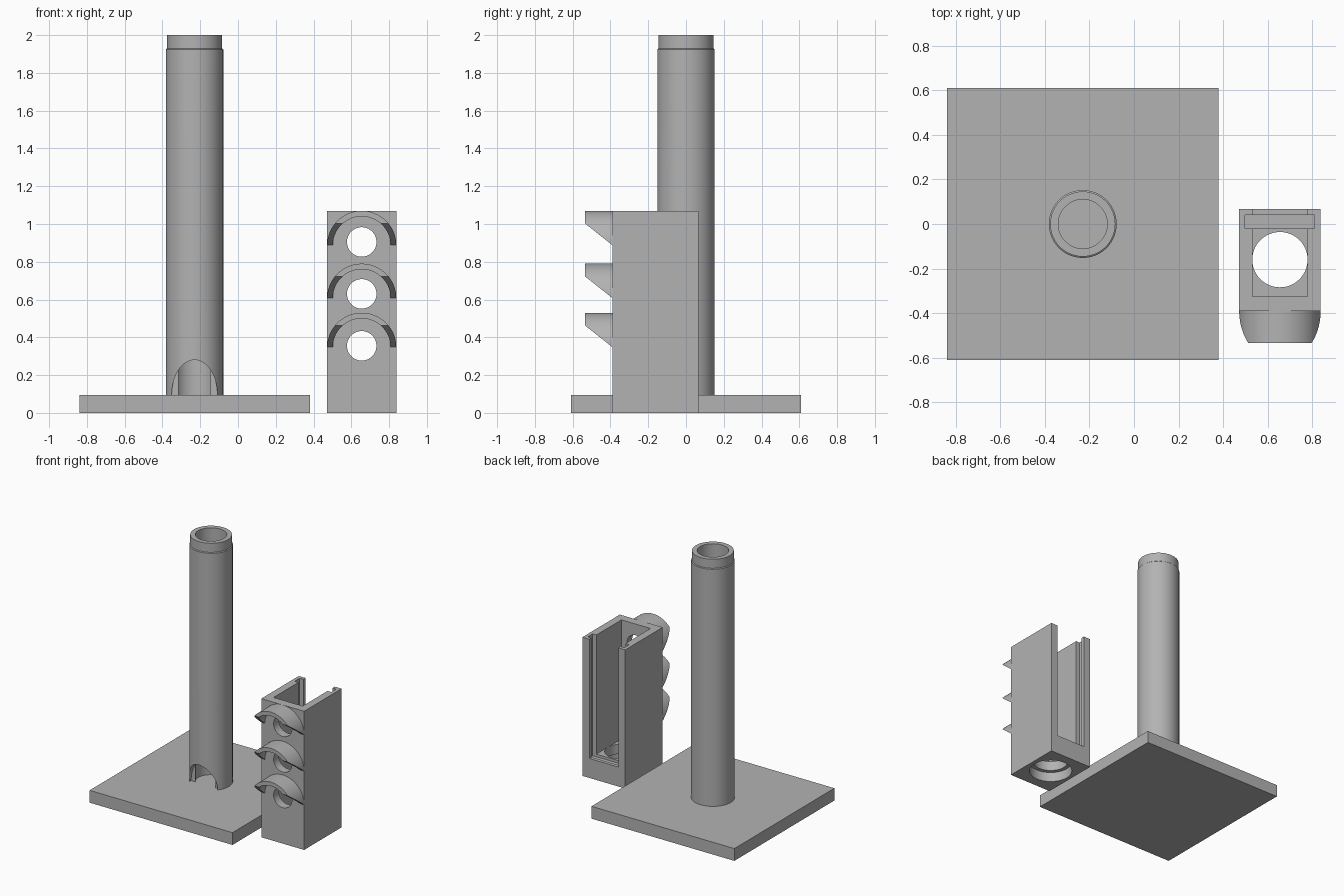
import bpy, bmesh, math
from mathutils import Matrix, Vector

cube = bpy.data.objects.get("Cube")
if cube:
    bpy.data.objects.remove(cube, do_unlink=True)

grey = bpy.data.materials.new("plain_grey")
grey.use_nodes = True
colour = (0.45, 0.45, 0.45, 1)
grey.diffuse_color = colour
grey.node_tree.nodes["Principled BSDF"].inputs["Base Color"].default_value = colour


def finish(name, bm):
    bmesh.ops.recalc_face_normals(bm, faces=bm.faces)
    mesh = bpy.data.meshes.new(name)
    bm.to_mesh(mesh)
    bm.free()
    mesh.materials.append(grey)
    obj = bpy.data.objects.new(name, mesh)
    bpy.context.collection.objects.link(obj)
    return obj


def box(name, low, high):
    bm = bmesh.new()
    low, high = Vector(low), Vector(high)
    place = Matrix.Translation((low + high) / 2) @ Matrix.Diagonal((high - low).to_4d())
    bmesh.ops.create_cube(bm, size=1, matrix=place)
    return finish(name, bm)


def rod(name, centre, radius, length, along_y=False, stretch=1):
    bm = bmesh.new()
    turn = Matrix.Rotation(math.pi / 2, 4, 'X') if along_y else Matrix()
    place = Matrix.Translation(centre) @ Matrix.Diagonal((1, 1, stretch, 1)) @ turn
    bmesh.ops.create_cone(bm, cap_ends=True, segments=96, radius1=radius,
                          radius2=radius, depth=length, matrix=place)
    return finish(name, bm)


def lathe(name, profile, centre, steps=96):
    bm = bmesh.new()
    rings = []
    for i in range(steps):
        a = math.tau * i / steps
        rings.append([bm.verts.new((centre[0] + r * math.cos(a),
                                    centre[1] + r * math.sin(a), z)) for r, z in profile])
    count = len(profile)
    for i in range(steps):
        a, b = rings[i], rings[(i + 1) % steps]
        for j in range(count):
            k = (j + 1) % count
            bm.faces.new((a[j], b[j], b[k], a[k]))
    return finish(name, bm)


def cut(obj, cutters):
    bpy.context.view_layer.objects.active = obj
    for cutter in cutters:
        mod = obj.modifiers.new("cut", 'BOOLEAN')
        mod.operation = 'DIFFERENCE'
        mod.solver = 'EXACT'
        mod.object = cutter
        bpy.ops.object.modifier_apply(modifier=mod.name)
        bpy.data.objects.remove(cutter, do_unlink=True)


def smooth(obj):
    bpy.ops.object.select_all(action='DESELECT')
    obj.select_set(True)
    bpy.context.view_layer.objects.active = obj
    bpy.ops.object.shade_smooth_by_angle(angle=math.radians(30))


# Square base and hollow post with a stepped rim and an arched outlet
base_top = 0.095
post_x = -0.23
box("base_plate", (-0.84, -0.61, 0), (0.38, 0.61, base_top))
post = lathe("post", [(0.11, base_top), (0.152, base_top), (0.152, 1.925),
                      (0.146, 1.93), (0.146, 2), (0.11, 2)], (post_x, 0))
cut(post, [rod("outlet_cutter", (post_x, -0.17, base_top), 0.121, 0.2, True, 1.53)])
smooth(post)

# Open-backed holder with a sliding-panel groove and a stepped socket underneath
mid, front, floor, top = 0.655, -0.39, 0.15, 1.07
holder = box("holder", (mid - 0.183, front, 0), (mid + 0.183, 0.067, top))
cutters = [
    box("cavity_cutter", (mid - 0.124, -0.325, floor), (mid + 0.124, 0.2, 1.3)),
    box("groove_cutter", (mid - 0.156, -0.02, floor - 0.02), (mid + 0.156, 0.04, 1.3)),
    rod("socket_cutter", (mid, -0.16, 0), 0.154, 0.15),
    rod("bore_cutter", (mid, -0.16, 0.1), 0.124, 0.3),
]
hole_heights = (0.355, 0.63, 0.905)
for z in hole_heights:
    cutters.append(rod("hole_cutter", (mid, front, z), 0.078, 0.3, True))
cut(holder, cutters)
smooth(holder)

# Curved hoods over the holes, trimmed by a sloping plane
for label, crown in zip(("lower", "middle", "upper"), (0.53, 0.79, top)):
    bm = bmesh.new()
    arcs = []
    steps, outer, inner, tip = 48, 0.183, 0.153, -0.535
    z0 = crown - outer
    for i in range(steps + 1):
        a = math.pi * i / steps
        arcs.append([bm.verts.new((mid + r * math.cos(a), y, z0 + r * math.sin(a)))
                     for r, y in ((inner, front), (outer, front), (outer, tip), (inner, tip))])
    for a, b in zip(arcs, arcs[1:]):
        for j in range(4):
            k = (j + 1) % 4
            bm.faces.new((a[j], b[j], b[k], a[k]))
    bm.faces.new(arcs[0])
    bm.faces.new(arcs[-1])
    slope = Vector((0, -0.115, -0.145))
    bmesh.ops.bisect_plane(bm, geom=bm.verts[:] + bm.edges[:] + bm.faces[:],
                           plane_co=(mid, front, z0 + 0.001), plane_no=slope, clear_outer=True)
    bmesh.ops.holes_fill(bm, edges=[e for e in bm.edges if e.is_boundary])
    smooth(finish(label + "_hood", bm))
